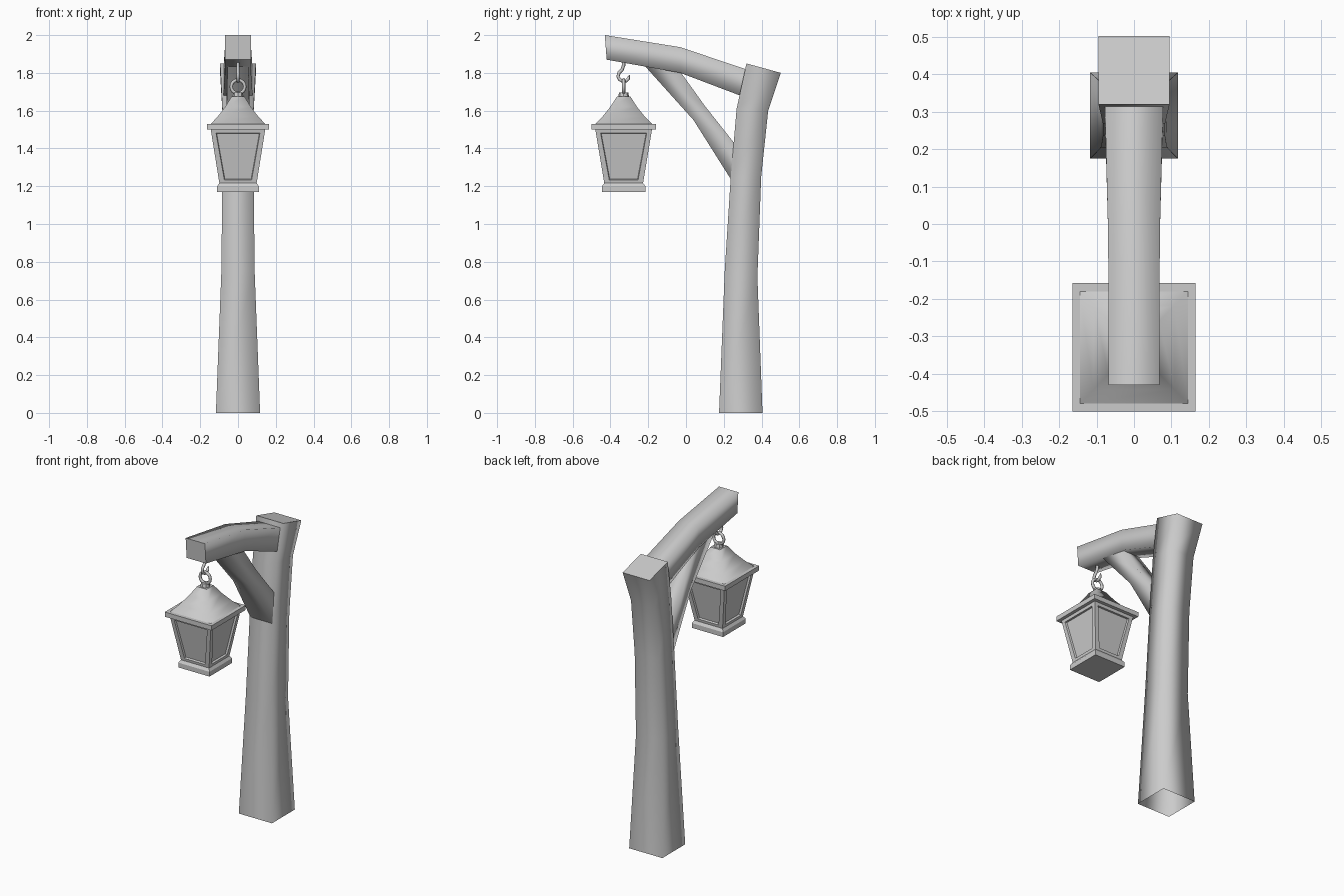
import bpy, bmesh, math
from mathutils import Vector

if "Cube" in bpy.data.objects:
    bpy.data.objects.remove(bpy.data.objects["Cube"])

LY = -0.33  # lantern centre


def finish(name, bm, smooth=True):
    bmesh.ops.recalc_face_normals(bm, faces=bm.faces)
    me = bpy.data.meshes.new(name)
    bm.to_mesh(me)
    bm.free()
    for p in me.polygons:
        p.use_smooth = smooth
    ob = bpy.data.objects.new(name, me)
    bpy.context.collection.objects.link(ob)
    return ob


def loft(name, rings, cap_start=True, cap_end=True):
    """Skin four-cornered rings; sides smooth, end caps sharp."""
    bm = bmesh.new()
    rows = [[bm.verts.new(c) for c in r] for r in rings]
    for a, b in zip(rows, rows[1:]):
        for i in range(4):
            j = (i + 1) % 4
            bm.faces.new((a[i], a[j], b[j], b[i]))
    for row, use in ((rows[0], cap_start), (rows[-1], cap_end)):
        if use:
            for e in bm.faces.new(row).edges:
                e.smooth = False
    return finish(name, bm)


def timber(name, sections, **caps):
    """Sections: (y, z) of one edge, (y, z) of the other edge, half width in x."""
    return loft(name, [[(-w, *a), (w, *a), (w, *b), (-w, *b)]
                       for a, b, w in sections], **caps)


def square_rings(profile):
    return [[(sx * h, LY + sy * h * 1.04, z)
             for sx, sy in ((-1, -1), (1, -1), (1, 1), (-1, 1))]
            for h, z in profile]


# Timber frame
timber("post", [
    ((0.175, 0), (0.405, 0), 0.117),
    ((0.205, 0.75), (0.378, 0.72), 0.088),
    ((0.237, 1.25), (0.398, 1.25), 0.083),
    ((0.268, 1.61), (0.435, 1.60), 0.083),
    ((0.32, 1.85), (0.502, 1.80), 0.095)], cap_start=False)
timber("beam", [
    ((-0.42, 1.87), (-0.43, 2.0), 0.068),
    ((-0.03, 1.80), (-0.03, 1.936), 0.069),
    ((0.30, 1.675), (0.33, 1.815), 0.078)])
timber("brace", [
    ((-0.23, 1.85), (-0.04, 1.82), 0.055),
    ((0.04, 1.55), (0.10, 1.625), 0.062),
    ((0.245, 1.225), (0.27, 1.41), 0.078)])

# Lantern body with recessed window panes
bm = bmesh.new()
low, high = [[bm.verts.new(c) for c in r]
             for r in square_rings([(0.097, 1.205), (0.145, 1.505)])]
bm.faces.new(low)
bm.faces.new(high)
sides = [bm.faces.new((low[i], low[(i + 1) % 4], high[(i + 1) % 4], high[i]))
         for i in range(4)]
bmesh.ops.recalc_face_normals(bm, faces=bm.faces)
bmesh.ops.inset_individual(bm, faces=sides, thickness=0.038)
bmesh.ops.inset_individual(bm, faces=sides, thickness=0.004, depth=-0.012)
finish("lantern_body", bm, False)

# Lantern base, eave slab and curved roof
for name, prof in (
        ("lantern_base", [(0.11, 1.17), (0.11, 1.20), (0.098, 1.218)]),
        ("lantern_eave", [(0.165, 1.50), (0.165, 1.53)])):
    ob = loft(name, square_rings(prof))
    for p in ob.data.polygons:
        p.use_smooth = False
loft("lantern_roof", square_rings([
    (0.146, 1.528), (0.108, 1.568), (0.068, 1.62), (0.034, 1.675)]))

# Roof cap
bm = bmesh.new()
bmesh.ops.create_cone(bm, cap_ends=True, segments=8, radius1=0.03,
                      radius2=0.024, depth=0.028)
bmesh.ops.translate(bm, verts=bm.verts, vec=(0, LY, 1.683))
finish("roof_cap", bm, False)


# Hanging ring and hook
def wire(name, pts, radius, cyclic=False, tip=1.0):
    cu = bpy.data.curves.new(name, 'CURVE')
    cu.dimensions = '3D'
    cu.bevel_depth = radius
    cu.bevel_resolution = 2
    cu.use_fill_caps = True
    sp = cu.splines.new('POLY')
    sp.points.add(len(pts) - 1)
    for p, c in zip(sp.points, pts):
        p.co = (*c, 1)
        p.radius = 1
    sp.points[-1].radius = tip
    sp.use_cyclic_u = cyclic
    sp.use_smooth = True
    ob = bpy.data.objects.new(name, cu)
    bpy.context.collection.objects.link(ob)
    return ob


wire("hanging_ring", [(0.036 * math.cos(t), LY, 1.727 + 0.036 * math.sin(t))
                      for t in (i * math.tau / 16 for i in range(16))],
     0.009, cyclic=True)
wire("hook", [(0, y, z) for y, z in (
    (-0.33, 1.87), (-0.33, 1.84), (-0.338, 1.818), (-0.355, 1.80),
    (-0.36, 1.782), (-0.352, 1.765), (-0.335, 1.756), (-0.317, 1.758),
    (-0.305, 1.77), (-0.298, 1.79))], 0.009, tip=0.2)
